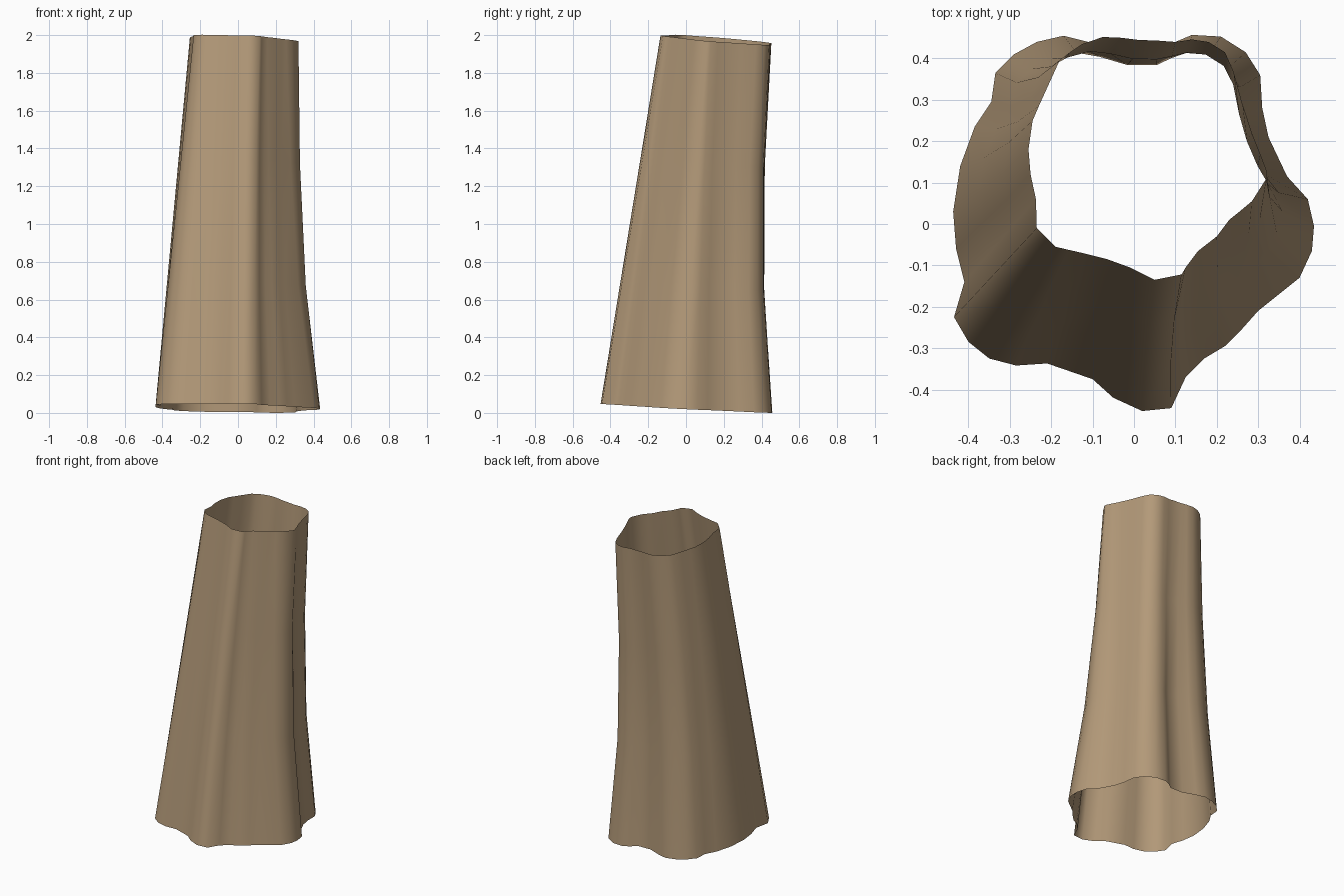
import bpy, bmesh

# Matching rim outlines, clockwise from the front ridge
bottom_front_left = [
    (.09, -.445), (.02, -.452), (-.05, -.42), (-.10, -.375), (-.21, -.337),
    (-.285, -.342), (-.35, -.325), (-.40, -.285), (-.435, -.225),
    (-.41, -.14), (-.43, -.06), (-.437, .03), (-.42, .14), (-.385, .235),
    (-.345, .295), (-.335, .365), (-.29, .41), (-.235, .44), (-.17, .455),
    (-.11, .44), (-.03, .41)]
bottom_back_right = [
    (.06, .41), (.10, .44), (.14, .457), (.21, .453), (.27, .415), (.305, .36),
    (.31, .28), (.325, .21), (.37, .115), (.42, .06), (.435, -.005),
    (.43, -.065), (.40, -.13), (.30, -.21), (.26, -.255), (.22, -.295),
    (.17, -.325), (.125, -.37)]
top_front_left = [
    (.115, -.122), (.05, -.135), (-.01, -.105), (-.065, -.085), (-.125, -.07),
    (-.16, -.062), (-.19, -.055), (-.213, -.032), (-.235, -.01),
    (-.237, .06), (-.25, .12), (-.255, .18), (-.245, .25), (-.23, .285),
    (-.205, .34), (-.18, .395), (-.155, .415), (-.125, .435), (-.075, .452),
    (-.03, .45), (.01, .445)]
top_back_right = [
    (.06, .443), (.10, .44), (.14, .446), (.18, .44), (.22, .415), (.24, .37),
    (.262, .29), (.285, .22), (.305, .17), (.32, .13), (.32, .11),
    (.285, .055), (.255, .03), (.23, .01), (.20, -.03), (.155, -.065),
    (.14, -.085), (.125, -.105)]
bottom = bottom_front_left + bottom_back_right
top = top_front_left + top_back_right


def section(t, pull):
    """Blend the rims at height t; pull hollows the back and right side."""
    pts = []
    for (bx, by), (tx, ty) in zip(bottom, top):
        zb = .026 - .05 * by - .015 * bx      # tilted lower cut
        zt = 1.99 - .08 * ty - .04 * tx       # tilted upper cut
        x, y = bx + (tx - bx) * t, by + (ty - by) * t
        x -= pull * max(0, x) / .4
        y -= pull * max(0, y) / .43
        pts.append((x, y, zb + (zt - zb) * t))
    return pts


# Hollow trunk: open tube lofted through four sections
bm = bmesh.new()
rings = [[bm.verts.new(p) for p in section(t, k)]
         for t, k in ((0, 0), (1 / 3, .038), (2 / 3, .034), (1, 0))]
n = len(bottom)
for lo, hi in zip(rings, rings[1:]):
    for i in range(n):
        j = (i + 1) % n
        bm.faces.new((lo[j], lo[i], hi[i], hi[j]))
# outline runs clockwise, so this winding faces outward
bm.normal_update()
mesh = bpy.data.meshes.new("hollow_trunk")
bm.to_mesh(mesh)
bm.free()
trunk = bpy.data.objects.new("hollow_trunk", mesh)
bpy.context.collection.objects.link(trunk)
for p in mesh.polygons:
    p.use_smooth = True

# Tan bark
bark = bpy.data.materials.new("bark")
bark.diffuse_color = (.45, .32, .19, 1)
mesh.materials.append(bark)
